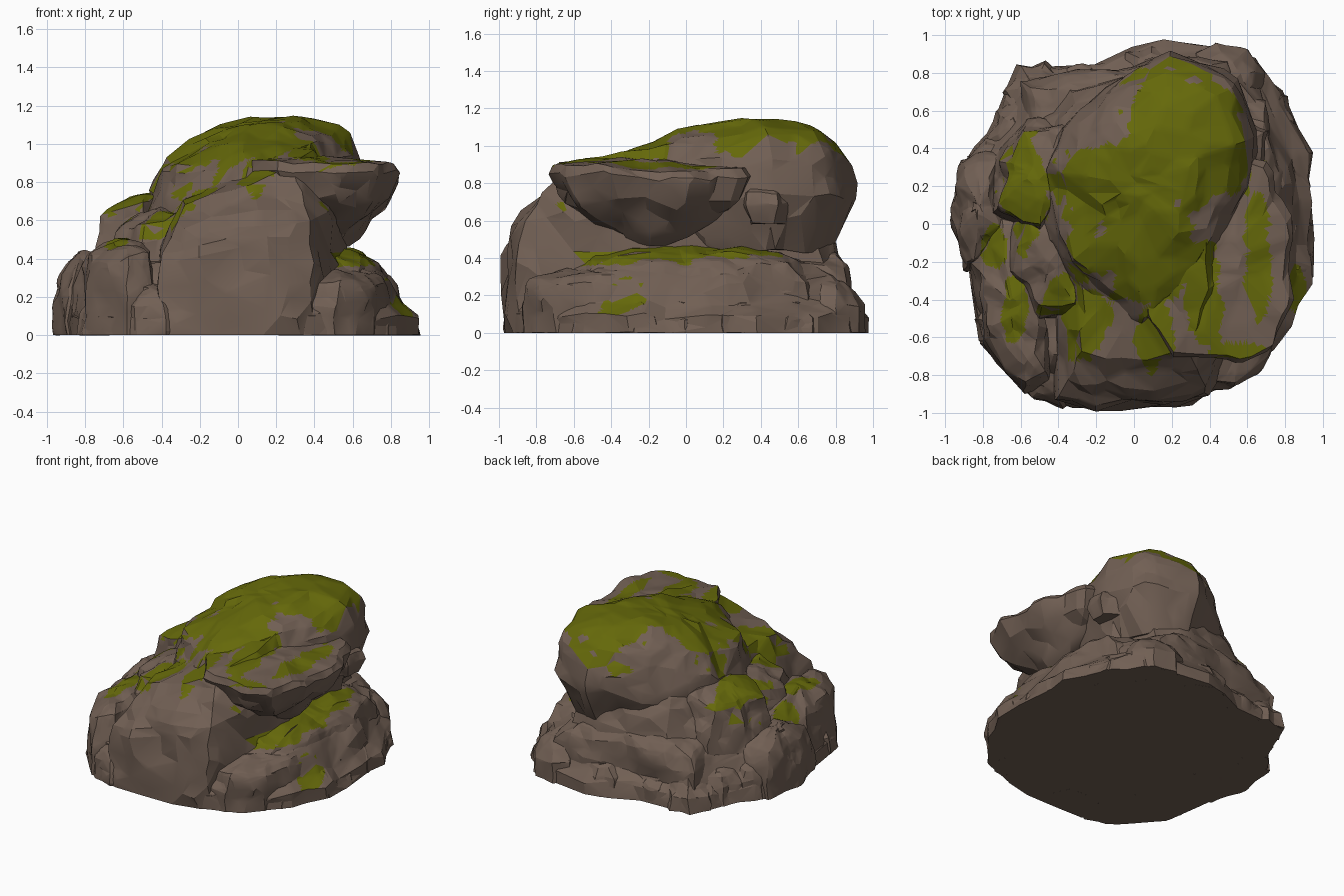
import bpy, bmesh, math, random
from mathutils import Vector, noise

cube = bpy.data.objects.get("Cube")
if cube:
    bpy.data.objects.remove(cube)


def material(name, rgb):
    mat = bpy.data.materials.new(name)
    mat.use_nodes = True
    mat.diffuse_color = (*rgb, 1)
    bsdf = next(n for n in mat.node_tree.nodes if n.type == 'BSDF_PRINCIPLED')
    bsdf.inputs["Base Color"].default_value = (*rgb, 1)
    bsdf.inputs["Roughness"].default_value = 0.9
    return mat


STONE = material("brown stone", (0.165, 0.115, 0.088))
MOSS = material("green moss", (0.13, 0.14, 0.003))
SEGMENTS, ROWS = 48, 14

# Moss patches in plan: centre x, y, radius x, y, lowest and highest z
PATCHES = [
    (0.26, 0.45, 0.36, 0.42, 0.85, 2), (-0.08, 0.22, 0.38, 0.22, 0.7, 2),
    (0.06, -0.1, 0.27, 0.31, 0.7, 2), (-0.27, -0.12, 0.08, 0.22, 0.5, 2),
    (0.66, -0.18, 0.07, 0.32, 0.6, 2), (-0.58, 0.2, 0.12, 0.32, 0.45, 2),
    (-0.32, -0.52, 0.2, 0.21, 0.5, 2), (0.11, -0.6, 0.1, 0.18, 0.6, 2),
    (0.37, -0.38, 0.1, 0.28, 0.6, 2), (0.55, -0.67, 0.16, 0.04, 0.6, 2),
    (-0.63, -0.47, 0.07, 0.18, 0.2, 2), (-0.74, -0.12, 0.07, 0.13, 0.2, 2),
    (0.57, -0.05, 0.13, 0.58, 0.36, 0.5), (0.84, -0.35, 0.06, 0.12, 0.05, 0.3),
]


def is_mossy(point, normal):
    if normal.z < 0.4:
        return False
    ragged = 0.3 * noise.noise(point * 6) + 0.3 * noise.noise(point * 15)
    return any(low < point.z < high and
               math.hypot((point.x - x) / rx, (point.y - y) / ry) + ragged < 1
               for x, y, rx, ry, low, high in PATCHES)


def weathered(point, centre, rough):
    """Push a point in and out to give lumps, creases and small chips."""
    out = Vector((point.x - centre.x, point.y - centre.y, 0))
    if out.length > 0.05:
        out.normalize()
    lump = 0.35 - noise.voronoi(point * 3.6)[0][0]
    moved = point + out * lump * rough * 1.2
    moved += noise.noise_vector(point * 2.5) * rough * 0.4
    moved += noise.noise_vector(point * 8) * rough * 0.4
    return moved


def rock(name, plan, levels, tilt=(0, 0), rough=0.06, keep=0.3):
    """Loft a plan outline through (z, scale) levels, weather it and facet it."""
    corners = [Vector((x, y, 0)) for x, y in plan]
    centre = sum(corners, Vector()) / len(corners)
    outline = []
    for i in range(SEGMENTS):
        k, t = divmod(i * len(corners) / SEGMENTS, 1)
        k = int(k)
        outline.append(corners[k].lerp(corners[(k + 1) % len(corners)], t))

    # Rows up the side, then shrinking rings across the crown
    rings = []
    for r in range(ROWS):
        k, t = divmod(r * (len(levels) - 1) / (ROWS - 1), 1)
        a, b = levels[int(k)], levels[min(int(k) + 1, len(levels) - 1)]
        rings.append([u + (v - u) * t for u, v in zip(a, b)])
    top, last = levels[-1]
    rings += [(top + 0.035 * (1 - f * f), last * f) for f in (0.75, 0.5, 0.25)]

    bm = bmesh.new()
    rows = []
    for z, scale in rings:
        row = []
        for corner in outline:
            p = centre + (corner - centre) * scale
            d = p - centre
            p.z = z + (d.x * tilt[0] + d.y * tilt[1]) * min(z / top, 1)
            moved = weathered(p, centre, rough)
            moved.z = 0 if z == 0 else max(moved.z, 0)
            row.append(bm.verts.new(moved))
        rows.append(row)
    for low, high in zip(rows, rows[1:]):
        for i in range(SEGMENTS):
            j = (i + 1) % SEGMENTS
            bm.faces.new((low[i], low[j], high[j], high[i]))
    bm.faces.new(rows[0][::-1])
    bm.faces.new(rows[-1])
    bmesh.ops.triangulate(bm, faces=bm.faces[:])
    bmesh.ops.recalc_face_normals(bm, faces=bm.faces[:])
    mesh = bpy.data.meshes.new(name)
    bm.to_mesh(mesh)
    bm.free()
    obj = bpy.data.objects.new(name, mesh)
    bpy.context.collection.objects.link(obj)

    # Collapse to broad broken facets
    facet = obj.modifiers.new("facets", 'DECIMATE')
    facet.ratio = keep
    graph = bpy.context.evaluated_depsgraph_get()
    faceted = bpy.data.meshes.new_from_object(obj.evaluated_get(graph))
    obj.modifiers.clear()
    obj.data = faceted
    faceted.materials.append(STONE)
    faceted.materials.append(MOSS)

    # Split the facets finely so that moss has ragged edges
    bm = bmesh.new()
    bm.from_mesh(faceted)
    bmesh.ops.triangulate(bm, faces=bm.faces[:])
    edges = [e for e in bm.edges if any(f.normal.z > 0.3 for f in e.link_faces)]
    bmesh.ops.subdivide_edges(bm, edges=edges, cuts=4, use_grid_fill=True)
    bmesh.ops.triangulate(bm, faces=bm.faces[:])
    bm.normal_update()
    for face in bm.faces:
        face.material_index = int(is_mossy(face.calc_center_median(), face.normal))
    bm.to_mesh(faceted)
    bm.free()
    bpy.ops.object.select_all(action='DESELECT')
    obj.select_set(True)
    bpy.context.view_layer.objects.active = obj
    bpy.ops.object.shade_smooth_by_angle(angle=math.radians(20))


# Broad footing, with long low stones set round its rim
footing = [(-0.62, 0.84), (-0.35, 0.86), (0.1, 0.97), (0.6, 0.93), (0.82, 0.68),
           (0.95, 0.35), (0.94, 0), (0.97, -0.3), (0.84, -0.63), (0.5, -0.9),
           (-0.2, -0.97), (-0.55, -0.94), (-0.83, -0.65), (-0.91, -0.2),
           (-0.96, 0.05), (-0.9, 0.38), (-0.74, 0.6)]
rock("base_rubble", footing,
     [(0, 1), (0.1, 0.99), (0.17, 0.92), (0.3, 0.85), (0.38, 0.75)], keep=0.4)
random.seed(4)
for n, (x, y) in enumerate(footing):
    size = random.uniform(0.12, 0.15)
    facing = math.atan2(y, x)
    ring = []
    for a in range(7):
        out = size * math.cos(a * math.tau / 7)
        along = 1.5 * size * math.sin(a * math.tau / 7)
        ring.append((x * 0.86 + out * math.cos(facing) - along * math.sin(facing),
                     y * 0.86 + out * math.sin(facing) + along * math.cos(facing)))
    tall = random.uniform(0.16, 0.26) if x < 0.7 else 0.15
    rock(f"rim_stone_{n + 1}", ring,
         [(0, 1), (tall * 0.7, 0.95), (tall, 0.65)],
         tilt=(-0.25 * x, -0.25 * y), rough=0.05, keep=0.1)

# Tall front cliff, its right wall running back under the ledge
rock("main_crag",
     [(-0.42, -0.94), (-0.2, -1), (0.15, -0.98), (0.4, -0.9), (0.5, -0.65),
      (0.58, -0.3), (0.5, 0.25), (0.45, 0.72), (0.1, 0.85), (-0.4, 0.73),
      (-0.62, 0.4), (-0.58, 0), (-0.42, -0.4)],
     [(0, 1), (0.3, 1), (0.55, 0.95), (0.7, 0.86), (0.85, 0.68)],
     tilt=(0.36, 0.12), keep=0.4)

# Overhanging right ledge
rock("overhang_ledge",
     [(0.2, -0.71), (0.5, -0.73), (0.74, -0.66), (0.86, -0.4), (0.84, 0.05),
      (0.72, 0.35), (0.35, 0.38), (0.06, 0.3), (0.05, -0.45)],
     [(0.46, 0.22), (0.6, 0.58), (0.7, 0.86), (0.84, 1), (0.89, 0.94)],
     tilt=(-0.03, -0.02))

# Rounded top boulder, falling away to the front and left
rock("cap_boulder",
     [(-0.47, 0.28), (-0.42, -0.1), (-0.22, -0.42), (0.05, -0.6), (0.34, -0.38),
      (0.56, 0.08), (0.63, 0.48), (0.51, 0.78), (0.2, 0.88), (-0.12, 0.73),
      (-0.36, 0.5)],
     [(0.4, 0.86), (0.66, 1.08), (0.83, 1.02), (0.97, 0.87), (1.08, 0.52)],
     tilt=(0.17, 0.14), keep=0.4)

# Left side steps
rock("left_shoulder",
     [(-0.74, 0.05), (-0.5, -0.05), (-0.33, 0.2), (-0.33, 0.55), (-0.58, 0.55),
      (-0.73, 0.35)],
     [(0.2, 1.15), (0.5, 1), (0.66, 0.85), (0.69, 0.65)], tilt=(0.35, -0.1))
rock("left_slab",
     [(-0.89, -0.2), (-0.82, -0.65), (-0.56, -0.92), (-0.42, -0.85),
      (-0.44, -0.1), (-0.7, 0.1)],
     [(0, 1), (0.25, 0.98), (0.4, 0.87), (0.45, 0.65)], tilt=(0.2, 0.05))
rock("left_block",
     [(-0.97, 0.02), (-0.92, 0.36), (-0.7, 0.42), (-0.62, -0.1), (-0.9, -0.28)],
     [(0, 1), (0.18, 1), (0.34, 0.82), (0.4, 0.6)], tilt=(0.2, 0))
rock("left_step",
     [(-0.7, -0.25), (-0.5, -0.5), (-0.25, -0.5), (-0.25, 0.05), (-0.6, 0.1)],
     [(0.25, 1.1), (0.5, 0.95), (0.6, 0.75)], tilt=(0.35, 0.1))

# Right side shelf and stones
rock("low_shelf",
     [(0.35, -0.6), (0.63, -0.56), (0.77, -0.3), (0.8, 0.3), (0.7, 0.65),
      (0.4, 0.7)],
     [(0, 1.04), (0.3, 1), (0.38, 0.9), (0.41, 0.75)], tilt=(-0.2, 0))
rock("front_right_boulder",
     [(0.28, -0.85), (0.5, -0.9), (0.74, -0.72), (0.83, -0.4), (0.8, -0.05),
      (0.45, -0.3)],
     [(0, 1), (0.16, 1), (0.27, 0.88), (0.31, 0.65)])
rock("tucked_stone", [(0.45, 0.3), (0.68, 0.32), (0.72, 0.5), (0.5, 0.6)],
     [(0.58, 0.75), (0.68, 1), (0.74, 0.8)], rough=0.04, keep=0.15)

# Back tier
rock("back_tier",
     [(-0.6, 0.45), (-0.62, 0.74), (-0.3, 0.82), (0.1, 0.88), (0.5, 0.85),
      (0.62, 0.45)],
     [(0, 1.03), (0.26, 1), (0.37, 0.9), (0.43, 0.65)], tilt=(0, -0.1))
